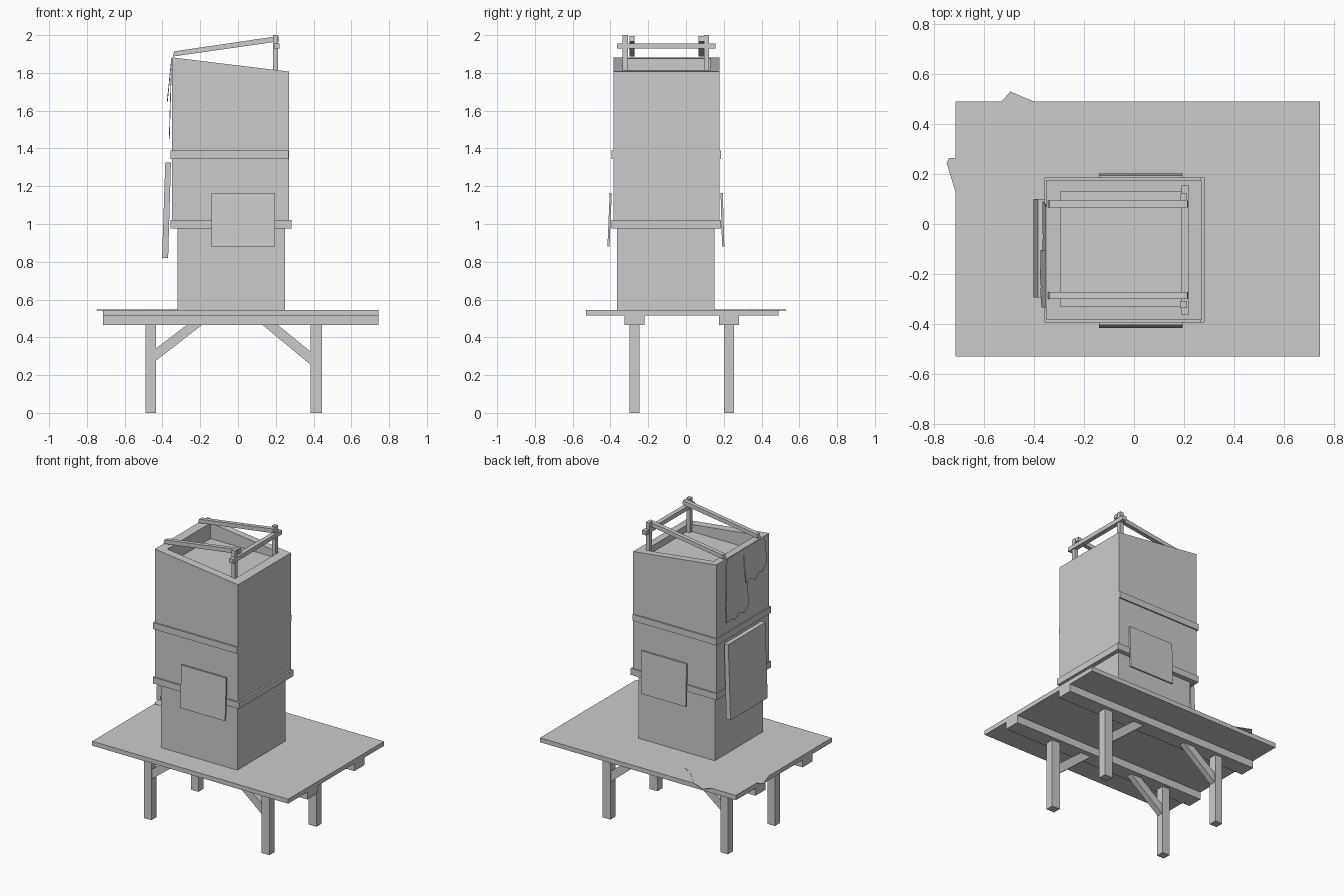
import bpy
import bmesh
from mathutils import Vector

if "Cube" in bpy.data.objects:
    bpy.data.objects.remove(bpy.data.objects["Cube"], do_unlink=True)

GREY = (0.6, 0.6, 0.6, 1)
grey = bpy.data.materials.new("plain grey")
grey.use_nodes = True
grey.diffuse_color = GREY
grey.node_tree.nodes["Principled BSDF"].inputs["Base Color"].default_value = GREY


def finish(name, bm):
    bmesh.ops.recalc_face_normals(bm, faces=bm.faces)
    mesh = bpy.data.meshes.new(name)
    bm.to_mesh(mesh)
    bm.free()
    mesh.materials.append(grey)
    obj = bpy.data.objects.new(name, mesh)
    bpy.context.collection.objects.link(obj)
    return obj


def prism(name, points, offset):
    """Extrude a flat outline of 3D points by an offset."""
    bm = bmesh.new()
    face = bm.faces.new([bm.verts.new(p) for p in points])
    out = bmesh.ops.extrude_face_region(bm, geom=[face])
    moved = [v for v in out["geom"] if isinstance(v, bmesh.types.BMVert)]
    bmesh.ops.translate(bm, verts=moved, vec=Vector(offset))
    return finish(name, bm)


def box(name, x, y, z):
    outline = [(x[0], y[0], z[0]), (x[1], y[0], z[0]), (x[1], y[1], z[0]), (x[0], y[1], z[0])]
    return prism(name, outline, (0, 0, z[1] - z[0]))


def side_profile(name, xz, y):
    """Outline in the xz plane, running between two y values."""
    return prism(name, [(a, y[0], b) for a, b in xz], (0, y[1] - y[0], 0))


# Table: top, two bearers, four braced legs
box("table_top", (-0.715, 0.745), (-0.53, 0.49), (0.515, 0.545))
braces = {
    "right": [(-0.44, 0.272), (-0.44, 0.337), (-0.265, 0.47), (-0.185, 0.47)],
    "left": [(0.39, 0.25), (0.39, 0.32), (0.205, 0.47), (0.125, 0.47)],
}
leg_x = {"right": (-0.49, -0.435), "left": (0.385, 0.445)}
for row, y in (("front", -0.273), ("back", 0.227)):
    box(row + "_bearer", (-0.715, 0.745), (y - 0.053, y + 0.053), (0.465, 0.515))
    for side in ("left", "right"):
        box(f"{row}_{side}_leg", leg_x[side], (y - 0.027, y + 0.027), (0, 0.466))
        side_profile(f"{row}_{side}_brace", braces[side], (y - 0.02, y + 0.02))

# Torn sheet on the back right corner of the table
sheet = [(-0.4, 0.49), (-0.495, 0.53), (-0.53, 0.49), (-0.715, 0.49), (-0.715, 0.265),
         (-0.74, 0.265), (-0.75, 0.245), (-0.715, 0.13), (-0.6, 0.12), (-0.52, 0.03),
         (-0.36, 0.02), (-0.4, 0.1), (-0.33, 0.16), (-0.38, 0.24), (-0.23, 0.34), (-0.32, 0.4)]
prism("torn_sheet", [(x, y, 0.543) for x, y in sheet], (0, 0, 0.004))

# Lower chest
box("lower_chest", (-0.32, 0.25), (-0.365, 0.15), (0.54, 0.985))

# Upper chest with a sloping rim and a shallow recess
upper = side_profile("upper_chest", [(-0.35, 0.98), (0.27, 0.98), (0.27, 1.807), (-0.35, 1.882)],
                     (-0.385, 0.177))
recess = box("recess_cutter", (-0.295, 0.212), (-0.33, 0.13), (1.77, 2.1))
recess.hide_render = True
recess.hide_set(True)
cut = upper.modifiers.new("recess", 'BOOLEAN')
cut.operation = 'DIFFERENCE'
cut.solver = 'EXACT'
cut.object = recess
bpy.context.view_layer.objects.active = upper
bpy.context.view_layer.update()
bpy.ops.object.modifier_apply(modifier="recess")
bpy.data.objects.remove(recess, do_unlink=True)

# Battens around the upper chest; the higher set leaves the left side bare
for name, z, left in (("lower", (0.977, 1.02), 0.282), ("upper", (1.345, 1.388), 0.268)):
    box(name + "_front_batten", (-0.355, left), (-0.394, -0.38), z)
    box(name + "_back_batten", (-0.355, left), (0.17, 0.186), z)
    box(name + "_right_batten", (-0.358, -0.345), (-0.394, 0.186), z)
box("lower_left_batten", (0.265, 0.282), (-0.394, 0.186), (0.977, 1.02))

# Leaning panels on the front, back and right
for name, top, bottom, step in (("front", -0.393, -0.405, -0.011), ("back", 0.183, 0.191, 0.012)):
    prism(name + "_panel", [(-0.14, top, 1.165), (0.195, top, 1.165),
                            (0.195, bottom, 0.88), (-0.14, bottom, 0.88)], (0, step, 0))
side_profile("right_panel", [(-0.385, 1.325), (-0.355, 1.325), (-0.37, 0.82), (-0.402, 0.82)],
             (-0.295, 0.1))

# Ragged flaps hanging from the right rim
flaps = {
    "front_flap": (-0.04, [(-0.335, 1.88), (-0.335, 1.71), (-0.28, 1.67), (-0.25, 1.68),
                           (-0.2, 1.645), (-0.16, 1.67), (-0.105, 1.66), (-0.105, 1.88)], 0.1),
    "back_flap": (0, [(-0.145, 1.88), (-0.145, 1.49), (-0.09, 1.46), (-0.05, 1.48),
                      (0.0, 1.45), (0.04, 1.47), (0.09, 1.46), (0.09, 1.56), (0.07, 1.88)], 0.03),
}
for name, (_, outline, lean) in flaps.items():
    prism(name, [(-0.349 - (1.88 - z) * lean, y, z) for y, z in outline], (-0.004, 0, 0))

# Frame over the recess: posts, crossbar and sloping rails
for row, post_y, rail_y in (("front", -0.322, -0.286), ("back", 0.108, 0.081)):
    box(row + "_post", (0.186, 0.213), (post_y - 0.014, post_y + 0.014), (1.77, 2.0))
    side_profile(row + "_rail", [(-0.345, 1.887), (0.217, 1.967), (0.214, 1.995), (-0.338, 1.914)],
                 (rail_y - 0.014, rail_y + 0.014))
box("crossbar", (0.19, 0.22), (-0.365, 0.155), (1.928, 1.956))
